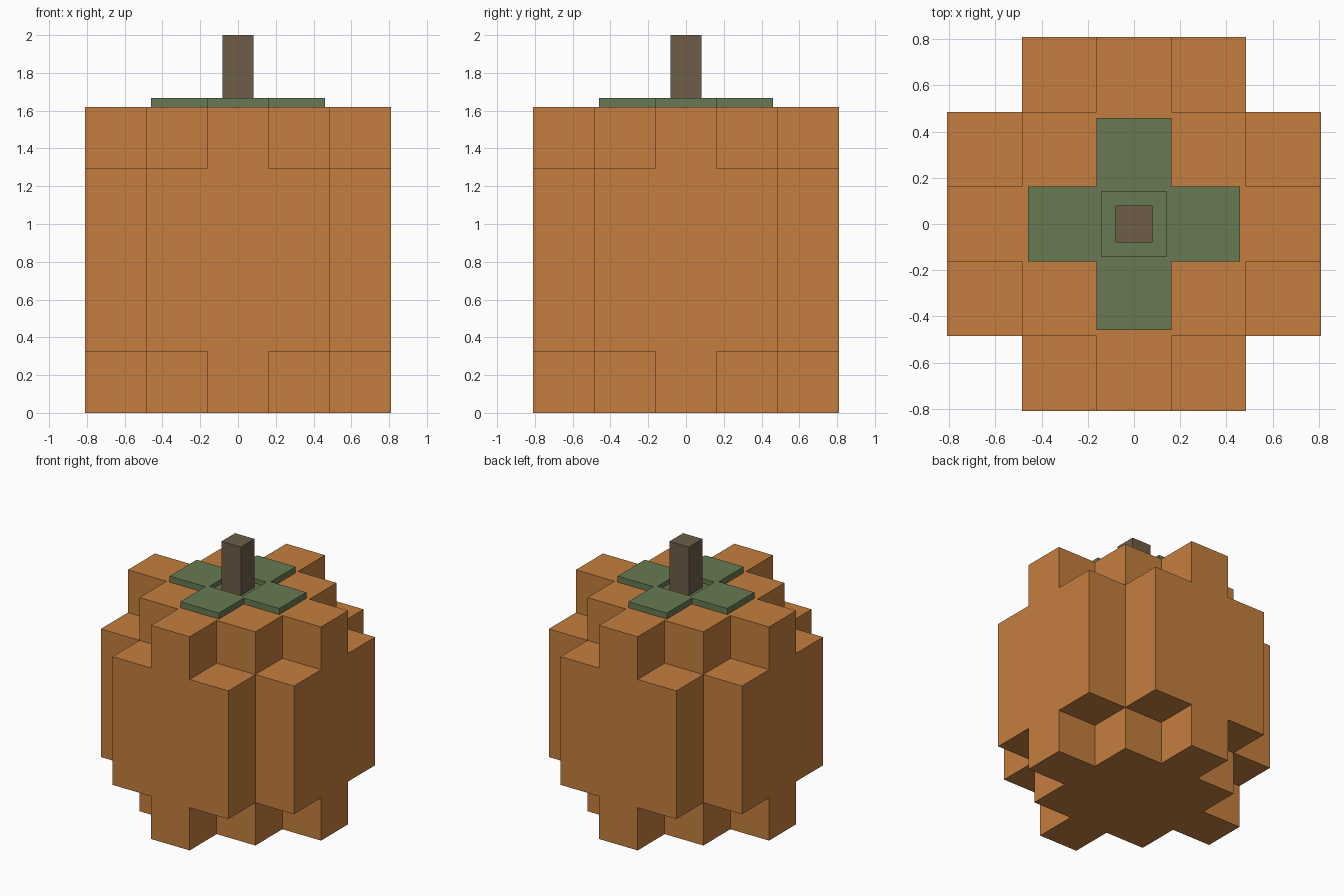
import bpy, bmesh

if "Cube" in bpy.data.objects:
    bpy.data.objects.remove(bpy.data.objects["Cube"])


def material(name, rgb):
    m = bpy.data.materials.new(name)
    m.diffuse_color = (*rgb, 1.0)
    m.use_nodes = True
    m.node_tree.nodes["Principled BSDF"].inputs["Base Color"].default_value = m.diffuse_color
    return m


ORANGE = material("pumpkin orange", (0.56, 0.212, 0.05))
GREEN = material("leaf green", (0.136, 0.195, 0.084))
BROWN = material("stem brown", (0.155, 0.110, 0.063))


def block_shell(name, xs, ys, zs, filled, mat):
    """Outer shell of all grid cells for which filled(i, j, k) is true."""
    cuts = (xs, ys, zs)

    def solid(c):
        inside = all(0 <= c[a] < len(cuts[a]) - 1 for a in range(3))
        return inside and filled(*c)

    bm = bmesh.new()
    cells = [(i, j, k) for i in range(len(xs) - 1)
             for j in range(len(ys) - 1) for k in range(len(zs) - 1)]
    for c in filter(solid, cells):
        for a in range(3):
            u, v = (a + 1) % 3, (a + 2) % 3
            for side in (0, 1):
                n = list(c)
                n[a] += 2 * side - 1
                if solid(n):
                    continue
                ring = [(0, 0), (1, 0), (1, 1), (0, 1)]
                verts = []
                for du, dv in (ring if side else ring[::-1]):
                    p = [0, 0, 0]
                    p[a] = cuts[a][c[a] + side]
                    p[u] = cuts[u][c[u] + du]
                    p[v] = cuts[v][c[v] + dv]
                    verts.append(bm.verts.new(p))
                bm.faces.new(verts)
    bmesh.ops.remove_doubles(bm, verts=bm.verts[:], dist=1e-5)
    bmesh.ops.dissolve_limit(bm, angle_limit=0.01, verts=bm.verts[:], edges=bm.edges[:])
    mesh = bpy.data.meshes.new(name)
    bm.to_mesh(mesh)
    bm.free()
    mesh.materials.append(mat)
    obj = bpy.data.objects.new(name, mesh)
    bpy.context.collection.objects.link(obj)
    return obj


# Body: 5 x 5 blocks without corners; top and bottom layers keep only
# the inner 3 x 3 plus the middle block of each side
U = 0.324
plan = [(n - 2.5) * U for n in range(6)]


def body_cell(i, j, k):
    a, b = sorted((abs(i - 2), abs(j - 2)))
    if b < 2:
        return True
    return a < (2 if k == 1 else 1)


block_shell("pumpkin_body", plan, plan, [0, U, 4 * U, 5 * U], body_cell, ORANGE)

# Leaves: flat cross with a shallow square recess around the stem
leaf = [-0.46, -0.162, -0.14, 0.14, 0.162, 0.46]


def leaf_cell(i, j, k):
    if i in (0, 4) and j in (0, 4):
        return False
    if (i in (0, 4) and not 1 <= j <= 3) or (j in (0, 4) and not 1 <= i <= 3):
        return False
    return k == 0 or (i, j) != (2, 2)


block_shell("leaf_cross", leaf, leaf, [5 * U, 1.632, 1.666], leaf_cell, GREEN)

# Stem: square post standing in the recess
block_shell("stem", [-0.081, 0.081], [-0.081, 0.081], [1.632, 2.0],
            lambda i, j, k: True, BROWN)
